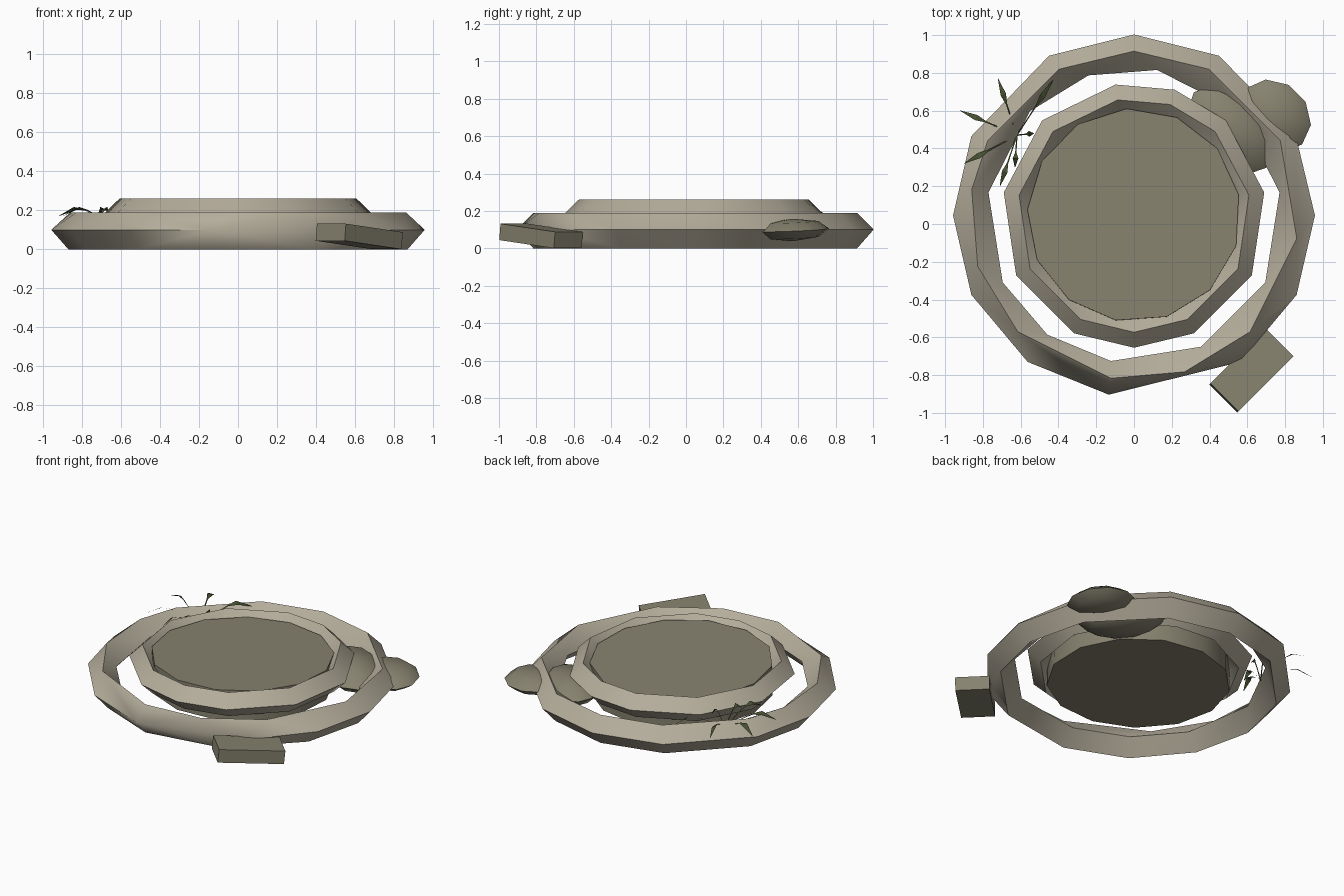
import bpy, bmesh, math
from mathutils import Vector

cube = bpy.data.objects.get("Cube")
if cube:
    bpy.data.objects.remove(cube, do_unlink=True)

CY = 0.045  # centre of the round parts along y


def material(name, rgb):
    m = bpy.data.materials.new(name)
    m.use_nodes = True
    m.diffuse_color = (*rgb, 1)
    bsdf = m.node_tree.nodes["Principled BSDF"]
    bsdf.inputs["Base Color"].default_value = (*rgb, 1)
    bsdf.inputs["Roughness"].default_value = 0.9
    return m


light_stone = material("light stone", (0.46, 0.42, 0.33))
dark_stone = material("dark stone", (0.24, 0.225, 0.16))
leaf_green = material("leaf green", (0.06, 0.08, 0.03))


def add_object(name, bm, mat, smooth=True):
    me = bpy.data.meshes.new(name)
    bmesh.ops.recalc_face_normals(bm, faces=bm.faces)
    bm.to_mesh(me)
    bm.free()
    ob = bpy.data.objects.new(name, me)
    bpy.context.collection.objects.link(ob)
    me.materials.append(mat)
    if smooth:
        bpy.ops.object.select_all(action='DESELECT')
        ob.select_set(True)
        bpy.context.view_layer.objects.active = ob
        bpy.ops.object.shade_smooth_by_angle(angle=math.radians(45))
    return ob


def stone_ring(name, loops):
    """Closed ring of loops (radius, height, corner angles), stitched by angle."""
    bm = bmesh.new()
    rows = []
    for r, z, angles in loops:
        row = []
        for a in sorted(angles):
            t = math.radians(a)
            row.append((a, bm.verts.new((r * math.cos(t), CY + r * math.sin(t), z))))
        rows.append(row + [(row[0][0] + 360, row[0][1])])
    for k, a in enumerate(rows):
        b = rows[(k + 1) % len(rows)]
        i = j = 0
        while i < len(a) - 1 or j < len(b) - 1:
            end_a, end_b = i == len(a) - 1, j == len(b) - 1
            both = not end_a and not end_b
            if both and a[i + 1][0] == b[j + 1][0] and a[i][0] == b[j][0]:
                bm.faces.new((a[i][1], a[i + 1][1], b[j + 1][1], b[j][1]))
                i, j = i + 1, j + 1
            elif end_b or (both and a[i + 1][0] <= b[j + 1][0]):
                bm.faces.new((a[i][1], a[i + 1][1], b[j][1]))
                i += 1
            else:
                bm.faces.new((a[i][1], b[j + 1][1], b[j][1]))
                j += 1
    return add_object(name, bm, light_stone)


# Outer ring with a diamond section and uneven corners
stone_ring("outer_ring", [
    (0.958, 0.10, [0, 27, 62, 90, 118, 154, 180, 206, 234, 262, 306, 334]),
    (0.87, 0.19, [-8, 27, 63, 90, 117, 153, 171, 198, 225, 262, 288, 315]),
    (0.78, 0.10, [9, 45, 81, 108, 135, 171, 207, 234, 261, 297, 333]),
    (0.87, 0.0, [0, 27, 62, 90, 118, 154, 180, 206, 234, 262, 297, 333]),
])

# Raised inner rim
rim = [10, 46, 72, 98, 134, 170, 207, 243, 270, 297, 333]
inner = [18, 45, 63, 90, 108, 135, 153, 180, 216, 243, 288, 315, 342]
stone_ring("inner_rim", [
    (0.70, 0.18, rim), (0.618, 0.26, rim), (0.54, 0.18, inner), (0.618, 0.10, rim)])

# Central slab filling the rim, very slightly tilted
bm = bmesh.new()
bmesh.ops.create_cone(bm, cap_ends=True, segments=13, radius1=0.565, radius2=0.565, depth=0.2)
slab = add_object("centre_slab", bm, dark_stone)
slab.location = (0, CY, 0.133)
slab.rotation_euler = (math.radians(-1.2), 0, math.radians(4))

# Leaning loose block
bm = bmesh.new()
bmesh.ops.create_cube(bm, size=1)
bmesh.ops.scale(bm, vec=(0.415, 0.21, 0.088), verts=bm.verts)
block = add_object("loose_block", bm, dark_stone, smooth=False)
block.rotation_euler = (0, math.radians(6), math.radians(45))
block.location = (0.622, -0.775, 0.066)


# Flattened boulders lying along the outer ring
def boulder(name, centre, size):
    bm = bmesh.new()
    bmesh.ops.create_uvsphere(bm, u_segments=10, v_segments=4, radius=1)
    bmesh.ops.scale(bm, vec=size, verts=bm.verts)
    ob = add_object(name, bm, dark_stone)
    ob.location = centre
    ob.rotation_euler = (0.05, 0, math.radians(45))


boulder("outer_boulder", (0.742, 0.57, 0.098), (0.18, 0.21, 0.06))
boulder("inner_boulder", (0.515, 0.50, 0.095), (0.19, 0.28, 0.085))

# Tuft of thin arching leaves
bm = bmesh.new()
root = Vector((-0.62, 0.47, 0.09))
tips = [(-0.72, 0.77), (-0.92, 0.60), (-0.43, 0.76), (-0.90, 0.32),
        (-0.71, 0.20), (-0.53, 0.48), (-0.63, 0.30)]
for x, y in tips:
    tip = Vector((x, y, 0.17))
    out = tip - root
    side = Vector((-out.y, out.x, 0)).normalized()
    spine = []
    for t, lift in ((0, 0), (0.35, 0.05), (0.55, 0.065), (0.72, 0.055), (1, 0)):
        spine.append(root + out * t + Vector((0, 0, lift)))
    widths = (0.004, 0.003, 0.004, 0.015, 0.001)
    pairs = [(bm.verts.new(p - side * w), bm.verts.new(p + side * w + Vector((0, 0, w))))
             for p, w in zip(spine, widths)]
    for (a, b), (c, d) in zip(pairs, pairs[1:]):
        bm.faces.new((a, b, d, c))
add_object("leaf_tuft", bm, leaf_green, smooth=False)
